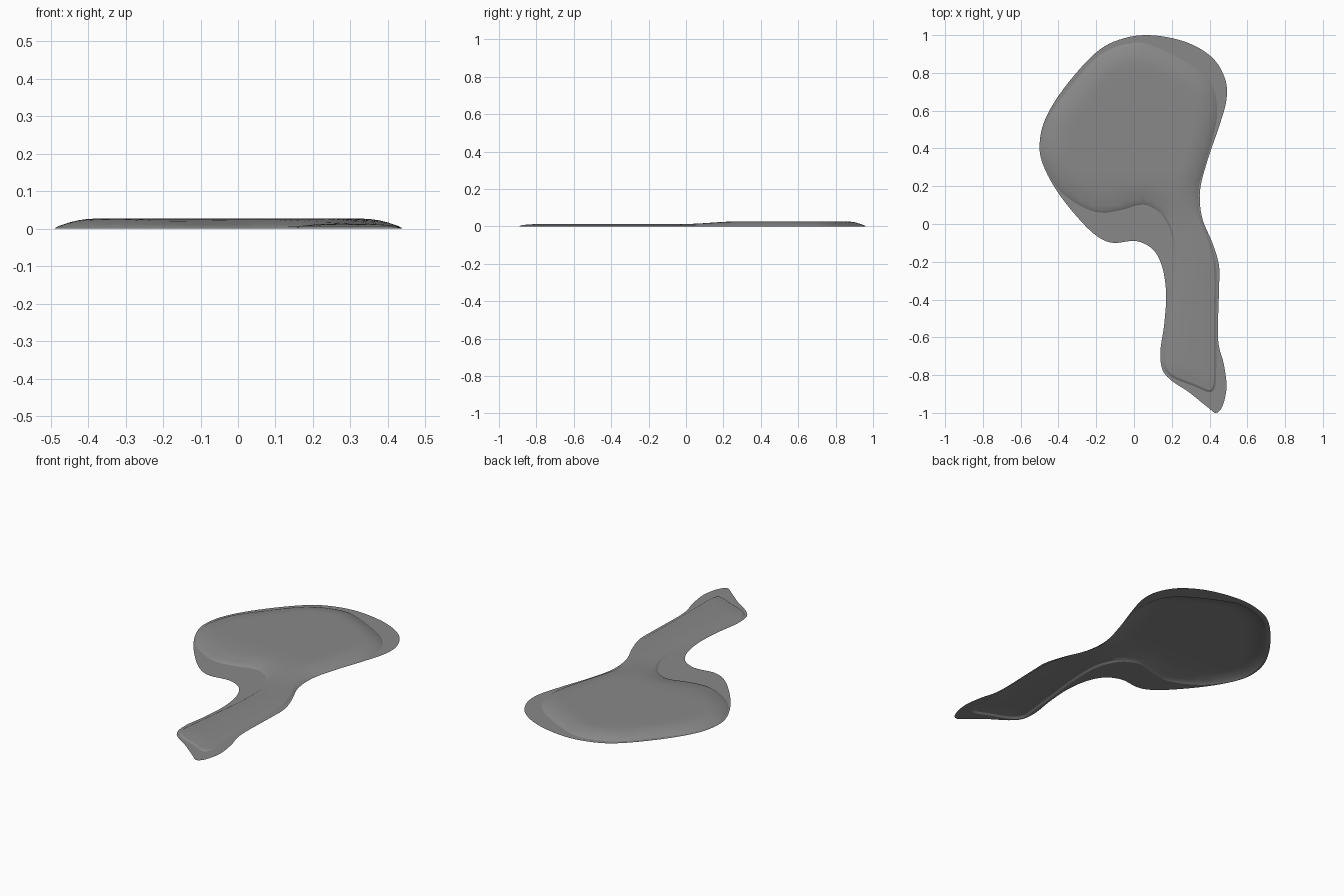
import bpy
import bmesh
from mathutils import Vector, geometry

cube = bpy.data.objects.get("Cube")
if cube:
    bpy.data.objects.remove(cube, do_unlink=True)

# Control points in hundredths, clockwise from the top of the head
RIM = [(8, 100), (27, 96.5), (41, 88.5), (48, 77.5), (49, 66), (45, 51.5), (39, 34),
       (35, 18), (36, 3.5), (41.5, -10), (45, -22), (45, -35), (44.5, -61), (47.5, -74),
       (49, -86), (47, -96), (43.5, -100), (39, -97), (29, -89), (20, -83), (15, -77),
       (14, -67), (16, -53), (17, -37), (15, -23), (10, -13.5), (1, -9), (-11, -10),
       (-19.5, -6.5), (-29, 2.5), (-40.5, 17), (-48, 31), (-50, 42), (-47, 55.5),
       (-37, 72), (-21, 90), (-8, 97.5)]
PANEL = [(0, 96), (13, 93), (32, 83), (41.5, 73), (44, 60), (42.5, 49), (37.5, 31),
         (34, 18), (35, 5), (40, -8), (43.5, -23), (43.5, -50), (43.5, -80), (42.5, -87),
         (39.5, -89), (32, -86), (20, -81), (15.5, -75), (16, -66), (18, -48), (20.5, -24),
         (20, -7), (15, 4.5), (8, 9.5), (2, 10), (-6.5, 7.5), (-18, 6), (-29, 10),
         (-39.5, 18), (-47, 30), (-49, 41), (-45, 56.5), (-34, 72), (-18, 89.5)]
LIP_WIDTH, LIP_HEIGHT = 0.012, 0.007
SLOPE_WIDTH = 0.1
HANDLE_TOP, HEAD_TOP = 0.013, 0.027
GRID = 0.025


def closed_spline(points, steps=5):
    """Smooth closed curve through the control points."""
    pts = [Vector(p) / 100 for p in points]
    n = len(pts)
    out = []
    for i in range(n):
        a, b, c, d = (pts[(i + k) % n] for k in (-1, 0, 1, 2))
        for s in range(steps):
            t = s / steps
            out.append(b + (c - a) * t / 2 + (a - b * 2.5 + c * 2 - d / 2) * t ** 2
                       + (b * 3 - a - c * 3 + d) * t ** 3 / 2)
    return out


def inside(p, loop):
    hit = False
    for a, b in zip(loop, loop[1:] + loop[:1]):
        if (a.y > p.y) != (b.y > p.y):
            if p.x < a.x + (b.x - a.x) * (p.y - a.y) / (b.y - a.y):
                hit = not hit
    return hit


def distance(p, loop):
    best = 10
    for a, b in zip(loop, loop[1:] + loop[:1]):
        ab = b - a
        t = max(0, min(1, (p - a).dot(ab) / ab.length_squared))
        best = min(best, (a + ab * t - p).length)
    return best


def smooth(t):
    t = max(0, min(1, t))
    return t * t * (3 - 2 * t)


def height(p):
    """Flat rim, a short lip, then a soft slope up to the panel."""
    if not inside(p, panel):
        return 0
    d = distance(p, panel)
    if d < LIP_WIDTH:
        return LIP_HEIGHT * d / LIP_WIDTH
    top = HANDLE_TOP + (HEAD_TOP - HANDLE_TOP) * smooth((p.y + 0.02) / 0.32)
    t = min(1, (d - LIP_WIDTH) / SLOPE_WIDTH)
    return LIP_HEIGHT + (top - LIP_HEIGHT) * (1 - (1 - t) ** 2)


rim = closed_spline(RIM)
panel = closed_spline(PANEL)

# Lip loop just inside the panel outline
lip = []
for i, p in enumerate(panel):
    along = (panel[(i + 1) % len(panel)] - panel[i - 1]).normalized()
    lip.append(p + Vector((along.y, -along.x)) * LIP_WIDTH)

# Outlines as constraints, with a grid of points filling the panel
points, edges = [], []
for loop in (rim, panel, lip):
    start, n = len(points), len(loop)
    points += loop
    edges += [(start + i, start + (i + 1) % n) for i in range(n)]
for i in range(-20, 21):
    for j in range(-40, 41):
        p = Vector((i, j)) * GRID
        if inside(p, panel) and distance(p, panel) > LIP_WIDTH * 2:
            points.append(p)

verts, _, faces, *_ = geometry.delaunay_2d_cdt(points, edges, [], 1, 1e-5)

# Paddle sheet: open underneath, embossed from the flat rim
bm = bmesh.new()
bverts = [bm.verts.new((p.x, p.y, height(p))) for p in verts]
for f in faces:
    bm.faces.new([bverts[i] for i in f])
for f in bm.faces:
    f.normal_update()
    if f.normal.z < 0:
        f.normal_flip()
mesh = bpy.data.meshes.new("paddle_sheet")
bm.to_mesh(mesh)
bm.free()
paddle = bpy.data.objects.new("paddle_sheet", mesh)
bpy.context.collection.objects.link(paddle)

grey = bpy.data.materials.new("mid_grey")
grey.use_nodes = True
grey.diffuse_color = (0.25, 0.25, 0.25, 1)
grey.node_tree.nodes["Principled BSDF"].inputs["Base Color"].default_value = grey.diffuse_color
mesh.materials.append(grey)

bpy.ops.object.select_all(action="DESELECT")
paddle.select_set(True)
bpy.context.view_layer.objects.active = paddle
bpy.ops.object.shade_smooth_by_angle(angle=0.4)
